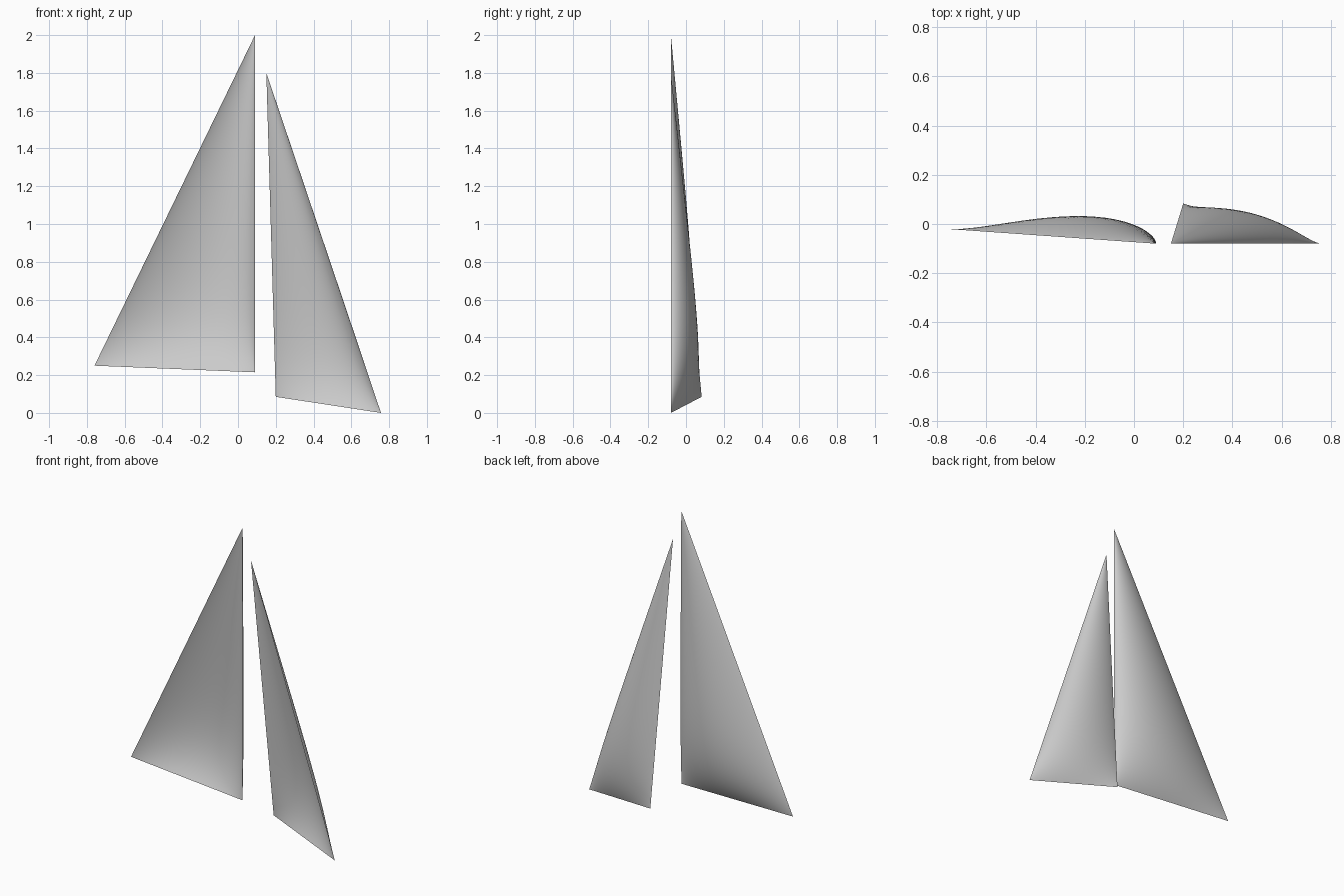
import bpy
import bmesh
import math
from mathutils import Vector

cube = bpy.data.objects.get("Cube")
if cube:
    bpy.data.objects.remove(cube, do_unlink=True)

# Plain sailcloth
cloth = bpy.data.materials.new("grey_sailcloth")
cloth.use_nodes = True
cloth.diffuse_color = (0.6, 0.6, 0.6, 1)
cloth.node_tree.nodes["Principled BSDF"].inputs["Base Color"].default_value = (0.6, 0.6, 0.6, 1)

COLS, ROWS = 28, 40


def camber(s):
    """Belly across the sail, from luff (0) to leech (1), fullest at 0.4."""
    return (s / 0.4) ** 0.6 * ((1 - s) / 0.6) ** 0.9


def sail(name, tack, clew, head, depth):
    """Triangular cloth sheet with straight edges, bellied towards the back."""
    tack, clew, head = Vector(tack), Vector(clew), Vector(head)
    normal = (clew - tack).cross(head - tack).normalized()
    if normal.y < 0:
        normal.negate()
    bm = bmesh.new()
    rows = []
    for j in range(ROWS):
        v = (j / ROWS) ** 1.6
        belly = depth * (1 - v) * (1 - math.exp(-v / 0.12))
        luff, leech = tack.lerp(head, v), clew.lerp(head, v)
        row = []
        for i in range(COLS + 1):
            s = (1 - math.cos(math.pi * i / COLS)) / 2
            row.append(bm.verts.new(luff.lerp(leech, s) + normal * belly * camber(s)))
        rows.append(row)
    # Strips of quads, closed by a fan at the head
    for low, high in zip(rows, rows[1:]):
        for i in range(COLS):
            bm.faces.new((low[i], low[i + 1], high[i + 1], high[i]))
    peak = bm.verts.new(head)
    for a, b in zip(rows[-1], rows[-1][1:]):
        bm.faces.new((a, b, peak))
    # Keep every face turned to the bellied side
    bm.normal_update()
    flipped = [f for f in bm.faces if f.normal.dot(normal) < 0]
    bmesh.ops.reverse_faces(bm, faces=flipped)
    for f in bm.faces:
        f.smooth = True
    mesh = bpy.data.meshes.new(name)
    bm.to_mesh(mesh)
    bm.free()
    mesh.materials.append(cloth)
    obj = bpy.data.objects.new(name, mesh)
    bpy.context.collection.objects.link(obj)
    return obj


# Tall sail and the smaller sail ahead of it
sail("mainsail", (0.09, -0.08, 0.215), (-0.76, -0.02, 0.25), (0.09, -0.08, 2.0), 0.14)
sail("headsail", (0.757, -0.08, 0.0), (0.2, 0.083, 0.085), (0.15, -0.08, 1.8), 0.11)
